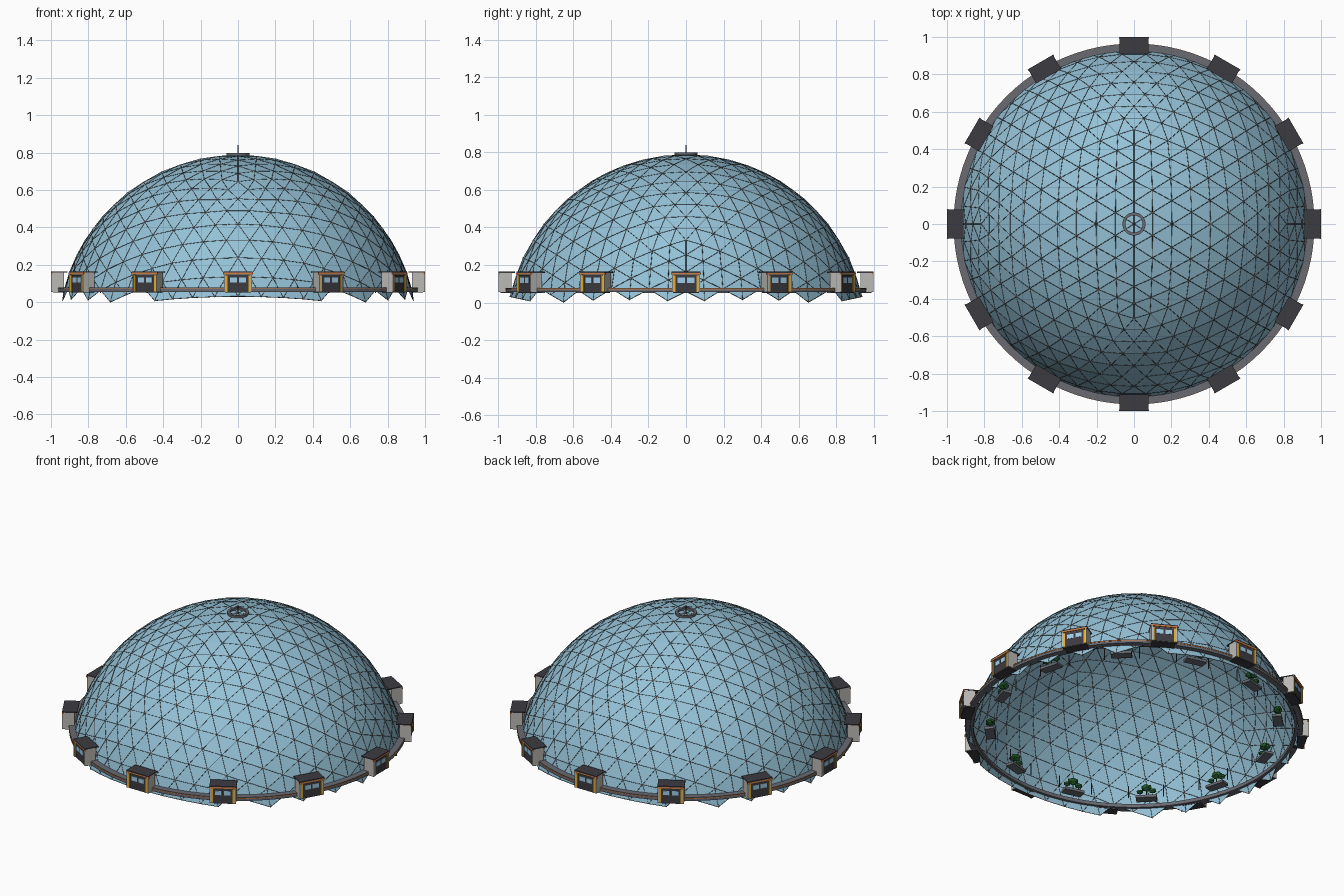
import bpy, bmesh, math
from mathutils import Vector, Matrix
from itertools import combinations, product

cube = bpy.data.objects.get("Cube")
if cube:
    bpy.data.objects.remove(cube)


def material(name, rgb):
    m = bpy.data.materials.new(name)
    m.use_nodes = True
    m.diffuse_color = (*rgb, 1)
    m.node_tree.nodes["Principled BSDF"].inputs["Base Color"].default_value = (*rgb, 1)
    return m


GLASS = material("blue glass", (0.3, 0.54, 0.68))
STRUT = material("strut grey", (0.045, 0.045, 0.045))
DARK = material("charcoal", (0.045, 0.043, 0.052))
STEEL = material("steel grey", (0.14, 0.145, 0.17))
WALL = material("wall grey", (0.5, 0.49, 0.46))
YELLOW = material("safety yellow", (0.8, 0.42, 0.02))
COPPER = material("copper", (0.65, 0.22, 0.06))
WINDOW = material("window blue", (0.36, 0.62, 0.82))
GREEN = material("leaf green", (0.02, 0.13, 0.03))


def add(name, data, mat, angle=0.0):
    if not data.materials:
        data.materials.append(mat)
    ob = bpy.data.objects.new(name, data)
    ob.rotation_euler.z = angle
    bpy.context.collection.objects.link(ob)
    return ob


def to_mesh(name, bm):
    me = bpy.data.meshes.new(name)
    bm.to_mesh(me)
    bm.free()
    return me


def box(bm, x, y, z):
    """Box from (min, max) pairs."""
    centre = Vector([sum(p) / 2 for p in (x, y, z)])
    size = [p[1] - p[0] for p in (x, y, z)]
    bmesh.ops.create_cube(bm, size=1, matrix=Matrix.Translation(centre) @ Matrix.Diagonal((*size, 1)))


def boxes(name, *specs):
    bm = bmesh.new()
    for s in specs:
        box(bm, *s)
    return to_mesh(name, bm)


def pair(offset, half, y, z):
    """Two boxes mirrored in x."""
    return [((s * offset - half, s * offset + half), y, z) for s in (-1, 1)]


def band(name, r0, r1, z0, z1, mat, steps=96):
    """Flat ring of rectangular section around the z axis."""
    profile = [(r0, z0), (r1, z0), (r1, z1), (r0, z1)]
    bm = bmesh.new()
    rings = []
    for i in range(steps):
        a = math.tau * i / steps
        rings.append([bm.verts.new((r * math.cos(a), r * math.sin(a), z)) for r, z in profile])
    n = len(profile)
    for i, j in product(range(steps), range(n)):
        a, b = rings[i], rings[(i + 1) % steps]
        bm.faces.new((a[j], b[j], b[(j + 1) % n], a[(j + 1) % n]))
    bmesh.ops.recalc_face_normals(bm, faces=bm.faces)
    return add(name, to_mesh(name, bm), mat)


def rods(name, lines, radius, mat):
    """Thin four-sided rods along straight lines."""
    cu = bpy.data.curves.new(name, "CURVE")
    cu.dimensions = "3D"
    cu.bevel_depth = radius
    cu.bevel_resolution = 0
    cu.use_fill_caps = True
    for a, b in lines:
        sp = cu.splines.new("POLY")
        sp.points.add(1)
        sp.points[0].co = (*a, 1)
        sp.points[1].co = (*b, 1)
    return add(name, cu, mat)


# Geodesic dome: split icosahedron faces, keep whole triangles above the ground
R, CENTRE, FREQ = 0.96, -0.172, 10
T = (1 + math.sqrt(5)) / 2
corners = []
for s, u in product((-1, 1), (-T, T)):
    corners += [Vector((0, s, u)), Vector((s, u, 0)), Vector((u, 0, s))]
bm = bmesh.new()
lookup = {}


def dome_vert(p):
    p = p.normalized() * R + Vector((0, 0, CENTRE))
    key = tuple(round(c, 3) + 0.0 for c in p)
    if key not in lookup:
        lookup[key] = bm.verts.new(p)
    return lookup[key]


for a, b, c in combinations(corners, 3):
    if max((a - b).length, (b - c).length, (a - c).length) > 2.1:
        continue
    if (b - a).cross(c - a).dot(a) < 0:
        b, c = c, b

    def grid(i, j):
        return dome_vert(a + (b - a) * i / FREQ + (c - a) * j / FREQ)

    for i in range(FREQ):
        for j in range(FREQ - i):
            tris = [(grid(i, j), grid(i + 1, j), grid(i, j + 1))]
            if i + j < FREQ - 1:
                tris.append((grid(i + 1, j), grid(i + 1, j + 1), grid(i, j + 1)))
            for tri in tris:
                if min(v.co.z for v in tri) > -0.003:
                    bm.faces.new(tri)
bmesh.ops.delete(bm, geom=[v for v in bm.verts if not v.link_faces], context="VERTS")
struts = [(e.verts[0].co.copy(), e.verts[1].co.copy()) for e in bm.edges]
joints = [v.co.copy() for v in bm.verts]
add("dome_panels", to_mesh("dome_panels", bm), GLASS)
rods("dome_struts", struts, 0.0016, STRUT)

# Copper joints at the strut ends
bm = bmesh.new()
for p in joints:
    bmesh.ops.create_icosphere(bm, subdivisions=1, radius=0.0032, matrix=Matrix.Translation(p))
add("dome_joints", to_mesh("dome_joints", bm), COPPER)

# Foundation ring with a thin copper pipe round the outside
band("foundation_ring", 0.915, 0.963, 0.056, 0.078, STEEL)
band("ring_pipe", 0.96, 0.965, 0.07, 0.074, COPPER)

# Crown vent and mast
band("crown_ring", 0.046, 0.062, 0.786, 0.799, STEEL, 32)
rods("mast", [((0, 0, 0.78), (0, 0, 0.84))], 0.0025, DARK)

# Airlock parts, laid out for the one at the front: door recessed between side walls
airlock = [
    ("airlock_body", WALL, [((-0.075, 0.075), (-0.988, -0.93), (0.055, 0.158))]
     + pair(0.071, 0.004, (-0.999, -0.988), (0.055, 0.158))),
    ("airlock_roof", DARK, [((-0.077, 0.077), (-1.0, -0.912), (0.158, 0.164))]),
    ("airlock_floor", DARK, [((-0.07, 0.07), (-0.99, -0.93), (0.051, 0.055))]),
    ("airlock_door", DARK, [((-0.056, 0.056), (-0.993, -0.988), (0.055, 0.146))]),
    ("airlock_posts", YELLOW, pair(0.0615, 0.0055, (-0.997, -0.988), (0.055, 0.146))),
    ("airlock_trim", COPPER, [((-0.08, 0.08), (-1.0, -0.992), (0.149, 0.158))]),
    ("airlock_windows", WINDOW, pair(0.025, 0.019, (-0.995, -0.992), (0.105, 0.132))),
]
# Planters and lamp posts, laid out between two airlocks
garden = [
    ("planter", STEEL, [((-0.06, 0.06), (-0.85, -0.795), (0.052, 0.068))]),
    ("planter_soil", DARK, [((-0.055, 0.055), (-0.845, -0.8), (0.068, 0.071))]),
    ("lamp_posts", DARK, pair(0.1, 0.002, (-0.79, -0.786), (0.05, 0.125))),
]
bm = bmesh.new()
for x, z, r in ((-0.035, 0.108, 0.02), (0.0, 0.128, 0.029), (0.038, 0.104, 0.018)):
    place = Matrix.Translation((x, -0.822, z)) @ Matrix.Diagonal((1.2, 1, 0.75, 1))
    bmesh.ops.create_icosphere(bm, subdivisions=1, radius=r, matrix=place)
    box(bm, (x - 0.002, x + 0.002), (-0.824, -0.82), (0.07, z))
plants = to_mesh("plants", bm)

parts = [(n, m, boxes(n, *s), 0) for n, m, s in airlock]
parts += [(n, m, boxes(n, *s), 0.5) for n, m, s in garden]
parts.append(("plants", GREEN, plants, 0.5))
for name, mat, mesh, shift in parts:
    for k in range(12):
        add(f"{name}_{k + 1}", mesh, mat, (k + shift) * math.tau / 12)
